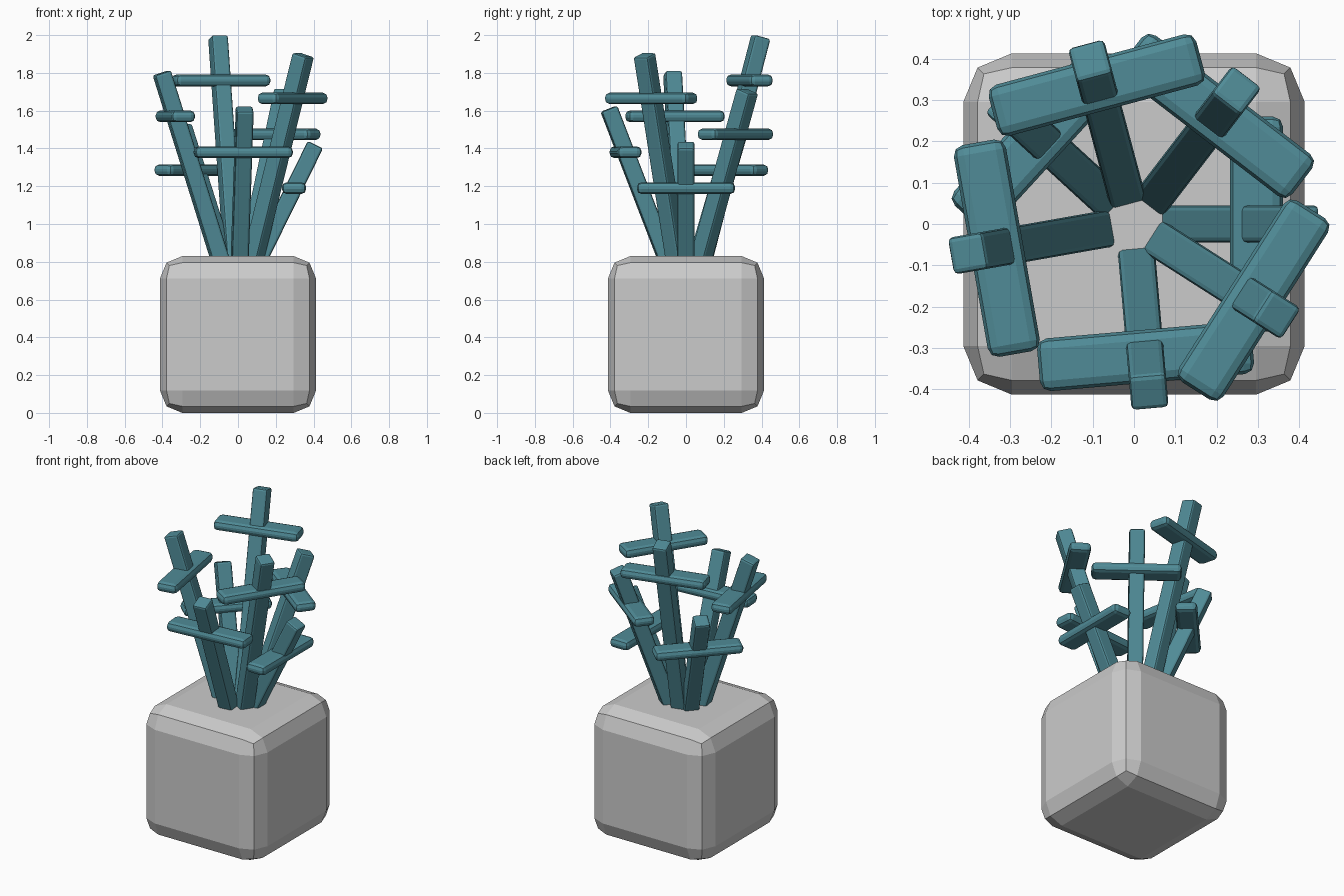
import bpy, math
from mathutils import Vector, Matrix

if "Cube" in bpy.data.objects:
    bpy.data.objects.remove(bpy.data.objects["Cube"])

teal = bpy.data.materials.new("teal")
teal.diffuse_color = (0.08, 0.26, 0.31, 1)
teal.use_nodes = True
teal.node_tree.nodes["Principled BSDF"].inputs["Base Color"].default_value = teal.diffuse_color


def block(name, size, matrix, bevel, segments, mat=None):
    """Bevelled box with flat faces, placed by a matrix."""
    bpy.ops.mesh.primitive_cube_add(size=1)
    ob = bpy.context.object
    ob.name = name
    ob.data.transform(Matrix.Diagonal((*size, 1)))
    ob.matrix_world = matrix
    mod = ob.modifiers.new("bevel", 'BEVEL')
    mod.width = bevel
    mod.segments = segments
    mod.limit_method = 'NONE'
    if mat:
        ob.data.materials.append(mat)
    return ob


# Chunky rounded pot
block("pot", (0.826, 0.826, 0.83), Matrix.Translation((0, 0, 0.415)), 0.118, 2)

# Seven leaning stems in a golden-angle spiral, each with a level crossbar
for i in range(7):
    angle = math.radians(137.5 * i)
    out = Vector((math.cos(angle), math.sin(angle), 0))
    spin = Matrix.Rotation(angle, 4, 'Z')
    base = out * 0.07 + Vector((0, 0, 0.73))
    tip = out * 0.41 + Vector((0, 0, 1.42 + 0.095 * i))
    axis = tip - base
    lean = math.atan2(axis.xy.length, axis.z)

    block(f"stem_{i + 1}", (0.09, 0.09, axis.length),
          Matrix.Translation((base + tip) / 2) @ spin @ Matrix.Rotation(lean, 4, 'Y'),
          0.012, 2, teal)

    bar_z = 1.19 + 0.095 * i
    centre = base + axis * ((bar_z - base.z) / axis.z)
    block(f"crossbar_{i + 1}", (0.128, 0.52, 0.062),
          Matrix.Translation(centre) @ spin, 0.025, 2, teal)
